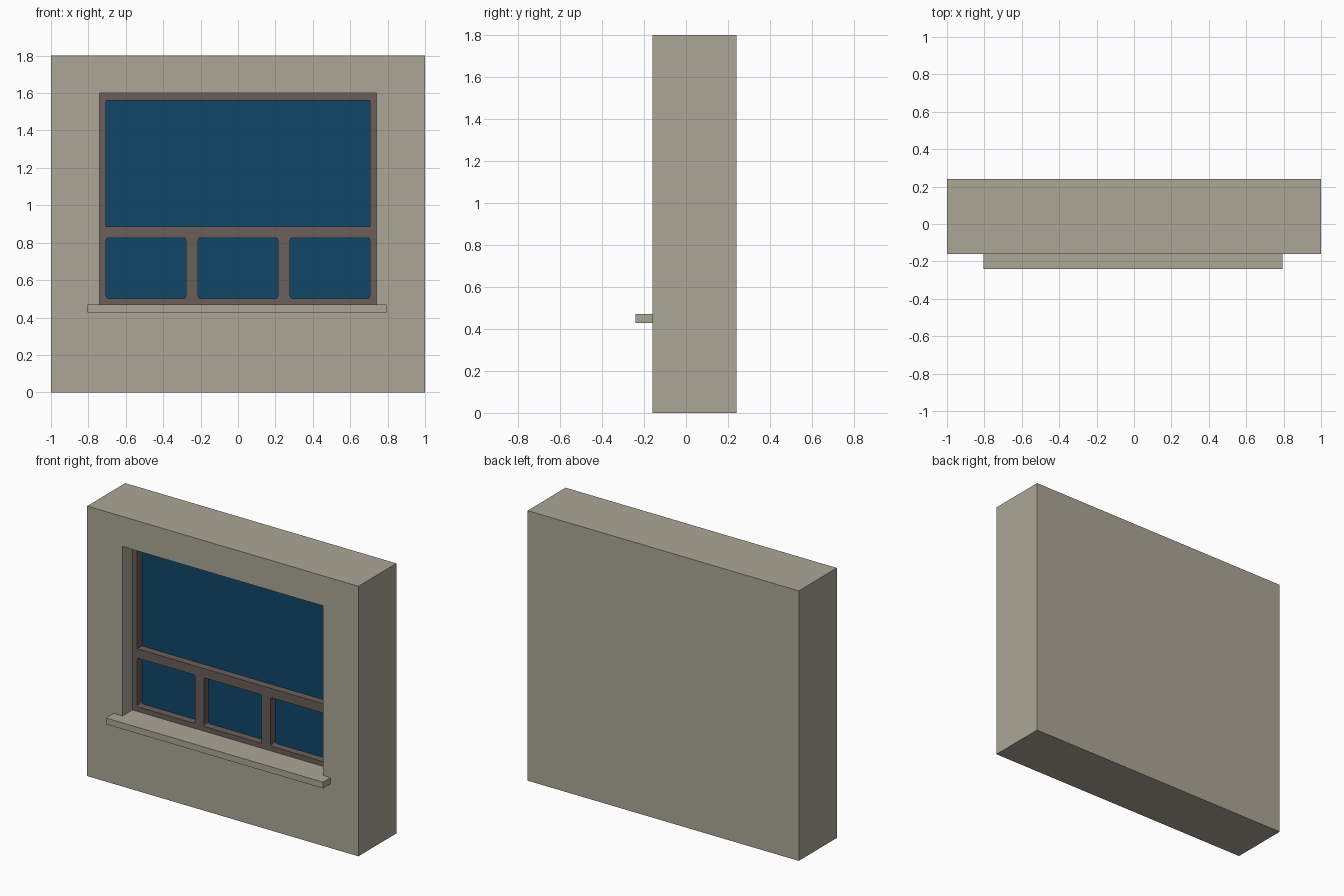
import bpy, bmesh

if "Cube" in bpy.data.objects:
    bpy.data.objects.remove(bpy.data.objects["Cube"])


def material(name, rgb):
    m = bpy.data.materials.new(name)
    m.diffuse_color = (*rgb, 1)
    m.use_nodes = True
    m.node_tree.nodes["Principled BSDF"].inputs["Base Color"].default_value = m.diffuse_color
    return m


stone = material("warm_stone", (0.41, 0.385, 0.31))
wood = material("brown_frame", (0.145, 0.112, 0.103))
blue = material("blue_glass", (0.005, 0.061, 0.141))


def box(name, x, y, z, mat=None, corner=0):
    """Box from (min, max) ranges; corner rounds the edges running along y."""
    bm = bmesh.new()
    bmesh.ops.create_cube(bm, size=1)
    for v in bm.verts:
        v.co = [lo + (hi - lo) * (c + 0.5) for c, (lo, hi) in zip(v.co, (x, y, z))]
    if corner:
        edges = [e for e in bm.edges
                 if abs(e.verts[0].co.y - e.verts[1].co.y) > 1e-4]
        bmesh.ops.bevel(bm, geom=edges, offset=corner, segments=3,
                        profile=0.5, affect='EDGES')
    me = bpy.data.meshes.new(name)
    bm.to_mesh(me)
    bm.free()
    if mat:
        me.materials.append(mat)
    ob = bpy.data.objects.new(name, me)
    bpy.context.collection.objects.link(ob)
    return ob


def cut(target, cutter):
    """Subtract the cutter from the target and remove it."""
    mod = target.modifiers.new("cut", 'BOOLEAN')
    mod.operation, mod.solver, mod.object = 'DIFFERENCE', 'EXACT', cutter
    bpy.context.view_layer.objects.active = target
    bpy.ops.object.modifier_apply(modifier=mod.name)
    bpy.data.objects.remove(cutter)


WALL_Y, FRAME_Y, GLASS_Y = -0.16, -0.055, -0.005

# wall block with a window recess in the front
wall = box("wall", (-1, 1), (WALL_Y, 0.24), (0, 1.8), stone)
cut(wall, box("recess_cutter", (-0.74, 0.74), (-0.3, 0.01), (0.47, 1.6)))

# projecting sill
box("sill", (-0.805, 0.795), (-0.24, WALL_Y), (0.428, 0.47), stone)

# window frame with one wide pane opening above three small ones
frame = box("window_frame", (-0.74, 0.74), (FRAME_Y, 0.01), (0.47, 1.6), wood)
cut(frame, box("upper_cutter", (-0.705, 0.705), (-0.2, 0.1), (0.887, 1.56)))
for cx in (-0.492, 0, 0.492):
    cut(frame, box("lower_cutter", (cx - 0.213, cx + 0.213), (-0.2, 0.1),
                   (0.502, 0.826), corner=0.012))

# glass sheet behind the frame openings
box("glass", (-0.72, 0.72), (GLASS_Y, 0.005), (0.49, 1.58), blue)
